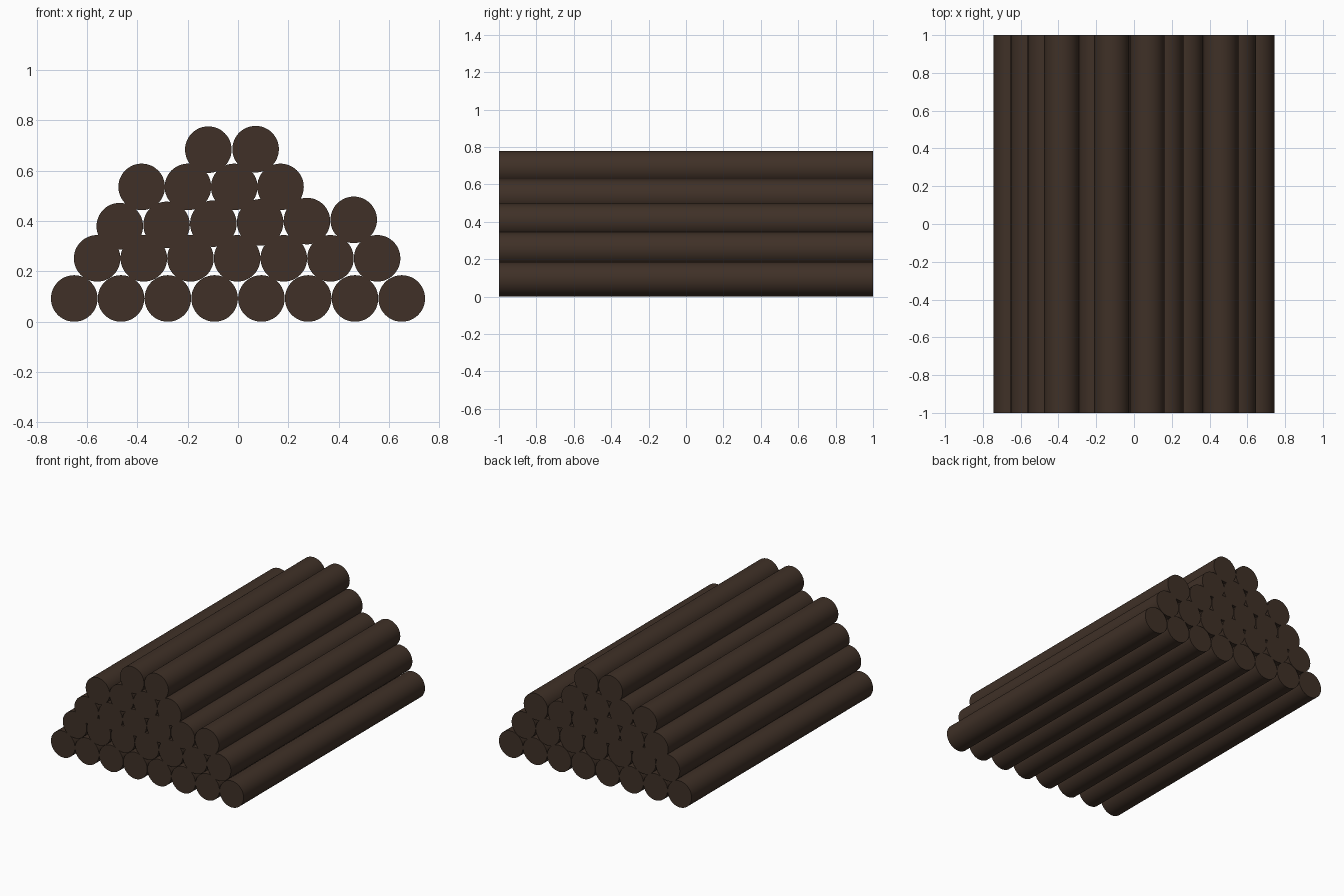
import bpy, math

if "Cube" in bpy.data.objects:
    bpy.data.objects.remove(bpy.data.objects["Cube"])

R, LENGTH = 0.0925, 2.0

bark = bpy.data.materials.new("dark_brown_wood")
bark.diffuse_color = (0.050, 0.030, 0.020, 1)
bark.use_nodes = True
bark.node_tree.nodes["Principled BSDF"].inputs["Base Color"].default_value = bark.diffuse_color


def log(name, x, z):
    """One log lying along y."""
    bpy.ops.mesh.primitive_cylinder_add(vertices=48, radius=R, depth=LENGTH,
                                        location=(x, 0, z),
                                        rotation=(math.pi / 2, 0, 0))
    ob = bpy.context.object
    ob.name = name
    ob.data.materials.append(bark)
    bpy.ops.object.shade_smooth_by_angle(angle=math.radians(35))


# Stacked rows: log count, first x, spacing, first z, z rise per log
rows = [
    (8, -0.651, 0.186, R, 0.0),
    (7, -0.560, 0.1855, 0.252, 0.0),
    (6, -0.470, 0.186, 0.380, 0.005),
    (4, -0.383, 0.184, 0.536, 0.0),
    (2, -0.118, 0.188, 0.684, 0.002),
]
for r, (count, x0, dx, z0, dz) in enumerate(rows, 1):
    for i in range(count):
        log(f"log_row{r}_{i + 1}", x0 + i * dx, z0 + i * dz)
